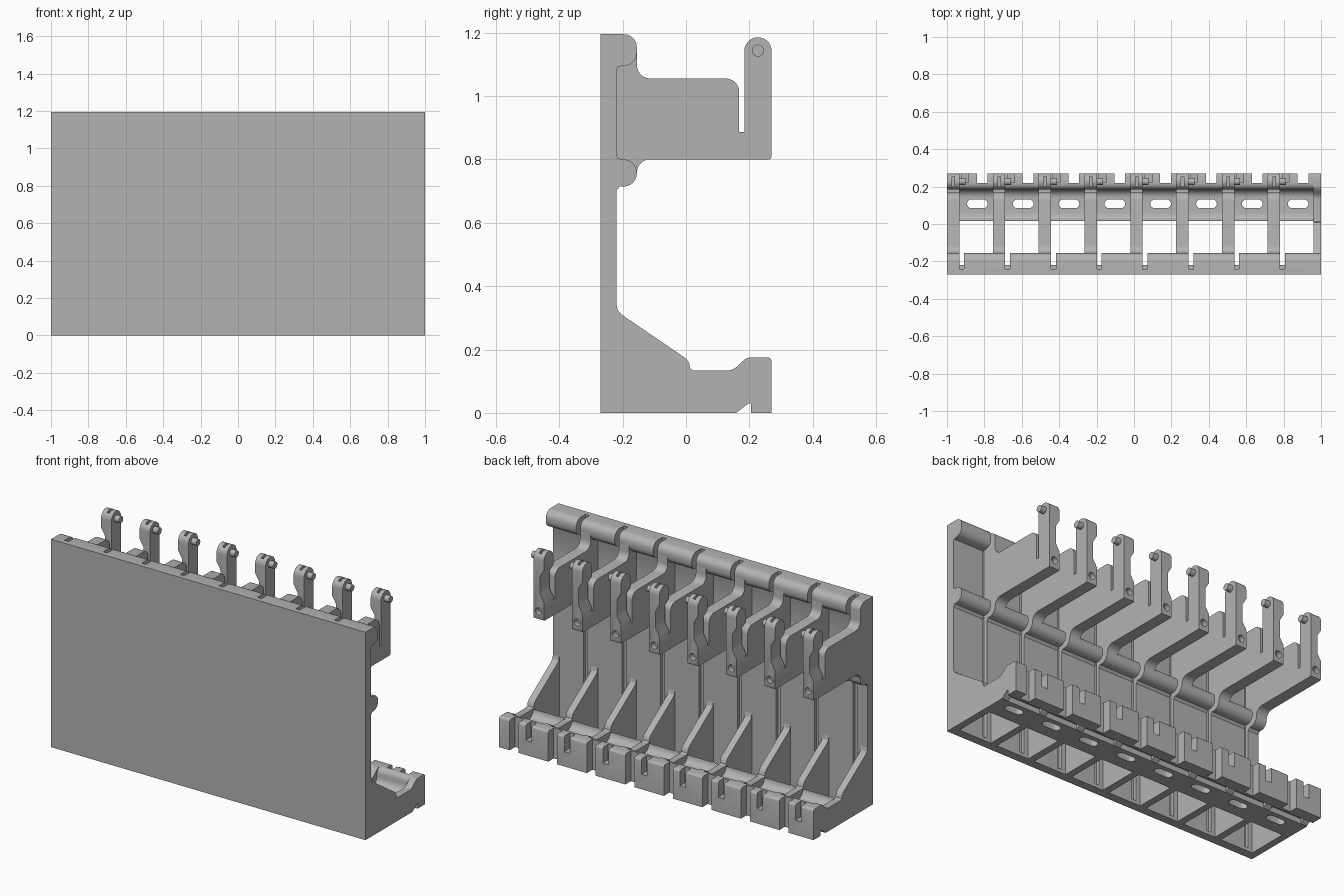
import bpy, bmesh
from math import sin, cos, radians

if "Cube" in bpy.data.objects:
    bpy.data.objects.remove(bpy.data.objects["Cube"])

grey = bpy.data.materials.new("plain_grey")
grey.use_nodes = True
grey.diffuse_color = (0.45, 0.45, 0.45, 1)
grey.node_tree.nodes["Principled BSDF"].inputs["Base Color"].default_value = (0.45, 0.45, 0.45, 1)

COUNT, PITCH = 8, 0.245
STARTS = [-1 + PITCH * k for k in range(COUNT)]


def arc(y, z, r, a0, a1, n=6):
    """Points on an arc in the side plane."""
    angles = [radians(a0 + (a1 - a0) * i / n) for i in range(n + 1)]
    return [(y + r * cos(a), z + r * sin(a)) for a in angles]


def extrude(bm, points, direction):
    face = bm.faces.new([bm.verts.new(p) for p in points])
    new = bmesh.ops.extrude_face_region(bm, geom=[face])
    verts = [g for g in new["geom"] if isinstance(g, bmesh.types.BMVert)]
    bmesh.ops.translate(bm, vec=direction, verts=verts)


def prism(bm, profile, x0, x1):
    """Side profile extruded along x."""
    extrude(bm, [(x0, y, z) for y, z in profile], (x1 - x0, 0, 0))


def box(bm, x0, x1, y0, y1, z0, z1):
    prism(bm, [(y0, z0), (y1, z0), (y1, z1), (y0, z1)], x0, x1)


def finish(name, bm):
    bmesh.ops.recalc_face_normals(bm, faces=bm.faces)
    mesh = bpy.data.meshes.new(name)
    bm.to_mesh(mesh)
    bm.free()
    mesh.materials.append(grey)
    ob = bpy.data.objects.new(name, mesh)
    bpy.context.collection.objects.link(ob)
    return ob


def activate(ob):
    bpy.ops.object.select_all(action='DESELECT')
    ob.select_set(True)
    bpy.context.view_layer.objects.active = ob


def cut(ob, bm):
    cutter = finish("cutter", bm)
    cutter.hide_render = True
    mod = ob.modifiers.new("cut", 'BOOLEAN')
    mod.operation, mod.solver, mod.object = 'DIFFERENCE', 'EXACT', cutter
    activate(ob)
    bpy.ops.object.modifier_apply(modifier=mod.name)
    bpy.data.objects.remove(cutter)


def smooth(ob):
    activate(ob)
    bpy.ops.object.shade_smooth_by_angle(angle=radians(32))


# Front panel with two rounded bars along its back
panel_profile = [(-0.27, 0), (-0.22, 0), (-0.22, 0.70)]
panel_profile += [(-0.21, 0.714)] + arc(-0.197, 0.756, 0.042, -90, 0)
panel_profile += arc(-0.197, 0.758, 0.042, 0, 90) + [(-0.215, 0.803), (-0.22, 0.815)]
panel_profile += [(-0.22, 1.08), (-0.215, 1.092)]
panel_profile += arc(-0.197, 1.137, 0.042, -90, 0) + arc(-0.197, 1.153, 0.042, 0, 90)
panel_profile += [(-0.27, 1.195)]
bm = bmesh.new()
prism(bm, panel_profile, -1, 1)
panel = finish("front_panel", bm)
bm = bmesh.new()
for x in STARTS:
    box(bm, x + 0.066, x + 0.092, -0.24, -0.1, 0.02, 1.3)
cut(panel, bm)
smooth(panel)

# Base rail with a trough, an underside groove, openings and notches
rail_profile = [(0.015, 0), (0.16, 0), (0.16, 0.03), (0.205, 0.03), (0.205, 0), (0.27, 0)]
rail_profile += arc(0.258, 0.163, 0.012, 0, 90, 3) + [(0.215, 0.175)]
rail_profile += arc(0.215, 0.145, 0.03, 90, 170, 4)
rail_profile += arc(0.142, 0.13, 0.042, 0, -90) + arc(0.058, 0.132, 0.043, -90, -180)
bm = bmesh.new()
prism(bm, rail_profile, -1, 1)
rail = finish("base_rail", bm)
bm = bmesh.new()
for x in STARTS:
    box(bm, x + 0.16, x + 0.217, 0.22, 0.3, -0.1, 0.3)
    box(bm, x + 0.078, x + 0.115, 0.222, 0.3, 0.085, 0.3)
    r, yc = 0.023, 0.108
    outline = arc(x + 0.195, yc, r, -90, 90, 8) + arc(x + 0.13, yc, r, 90, 270, 8)
    extrude(bm, [(px, py, -0.1) for px, py in outline], (0, 0, 0.4))
cut(rail, bm)
smooth(rail)

# Sloping gussets that cross the trough
gusset_profile = [(-0.25, 0), (0.158, 0), (0.2, 0.032), (0.215, 0.175), (0.2, 0.175)]
gusset_profile += arc(0.205, 0.142, 0.033, 90, 135, 3) + arc(0.13, 0.18, 0.046, -40, -90, 4)
gusset_profile += [(0.022, 0.134), (0.013, 0.14), (0.01, 0.158), (-0.002, 0.173)]
gusset_profile += [(-0.2, 0.308), (-0.215, 0.323), (-0.22, 0.345), (-0.25, 0.345)]
for k in range(COUNT + 1):
    bm = bmesh.new()
    x = -1 + PITCH * k
    prism(bm, gusset_profile, x, x + 0.04)
    smooth(finish(f"gusset_{k + 1}", bm))

# Arms, each ending in an upright post with a side pin
arm_profile = [(-0.25, 1.195)] + arc(-0.197, 1.153, 0.042, 90, 0)
arm_profile += arc(-0.113, 1.097, 0.042, 180, 270) + arc(0.126, 1.013, 0.042, 90, 0)
arm_profile += [(0.168, 0.887), (0.184, 0.887)] + arc(0.227, 1.142, 0.043, 180, 0, 14)
arm_profile += arc(0.262, 0.808, 0.008, 0, -90, 2) + arc(-0.113, 0.758, 0.042, 90, 180)
arm_profile += arc(-0.197, 0.756, 0.042, 0, -90) + [(-0.25, 0.714)]
for k, x in enumerate(STARTS):
    bm = bmesh.new()
    prism(bm, arm_profile, x, x + 0.066)
    arm = finish(f"arm_{k + 1}", bm)
    bm = bmesh.new()
    # narrowed neck
    neck = [(-0.02, 0.91), (0, 0.91), (0.024, 0.95), (0.024, 1.05), (0, 1.09), (-0.02, 1.09)]
    extrude(bm, [(x + px, 0.176, pz) for px, pz in neck], (0, 0.15, 0))
    # split in the head
    box(bm, x + 0.027, x + 0.041, 0.2, 0.255, 1.13, 1.3)
    # round socket at the foot
    extrude(bm, [(x + px, 0.24, pz) for px, pz in arc(0.033, 0.848, 0.02, 0, 345, 23)], (0, 0.1, 0))
    cut(arm, bm)
    smooth(arm)
    bm = bmesh.new()
    prism(bm, arc(0.227, 1.143, 0.019, 0, 345, 23), x + 0.05, x + 0.098)
    smooth(finish(f"pin_{k + 1}", bm))
